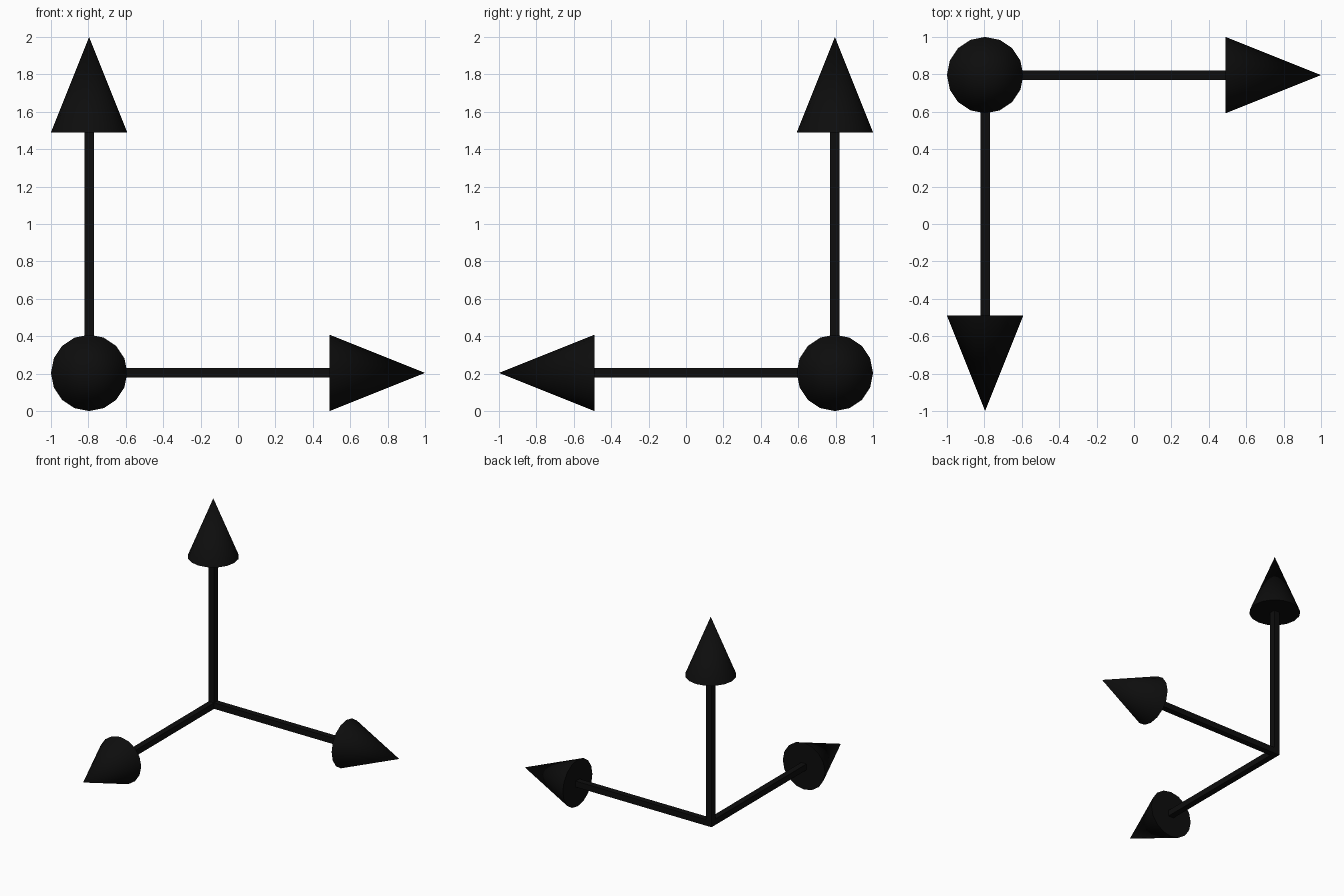
import bpy, math
from mathutils import Vector

if "Cube" in bpy.data.objects:
    bpy.data.objects.remove(bpy.data.objects["Cube"])

R = 0.204            # cone radius
L = 0.51             # cone length
W = 0.052            # square shaft width
ORIGIN = Vector((-1 + R, 1 - R, R))
REACH = 2 - R        # origin to arrow tip

black = bpy.data.materials.new("black")
black.diffuse_color = (0.004, 0.004, 0.004, 1)
black.use_nodes = True
black.node_tree.nodes["Principled BSDF"].inputs["Base Color"].default_value = black.diffuse_color


def arrow(name, direction):
    d = Vector(direction)
    rot = d.to_track_quat('Z', 'Y').to_euler()

    # square shaft, running from the shared corner into the cone base
    start, end = -W / 2, REACH - L
    bpy.ops.mesh.primitive_cube_add(size=1, location=ORIGIN + d * (start + end) / 2, rotation=rot)
    shaft = bpy.context.object
    shaft.name = name + "_shaft"
    shaft.scale = (W, W, end - start)
    shaft.data.materials.append(black)

    # cone head
    bpy.ops.mesh.primitive_cone_add(vertices=16, radius1=R, radius2=0, depth=L,
                                    location=ORIGIN + d * (REACH - L / 2), rotation=rot)
    head = bpy.context.object
    head.name = name + "_head"
    head.data.materials.append(black)
    bpy.ops.object.shade_smooth_by_angle(angle=math.radians(40))


arrow("right_arrow", (1, 0, 0))
arrow("front_arrow", (0, -1, 0))
arrow("up_arrow", (0, 0, 1))
